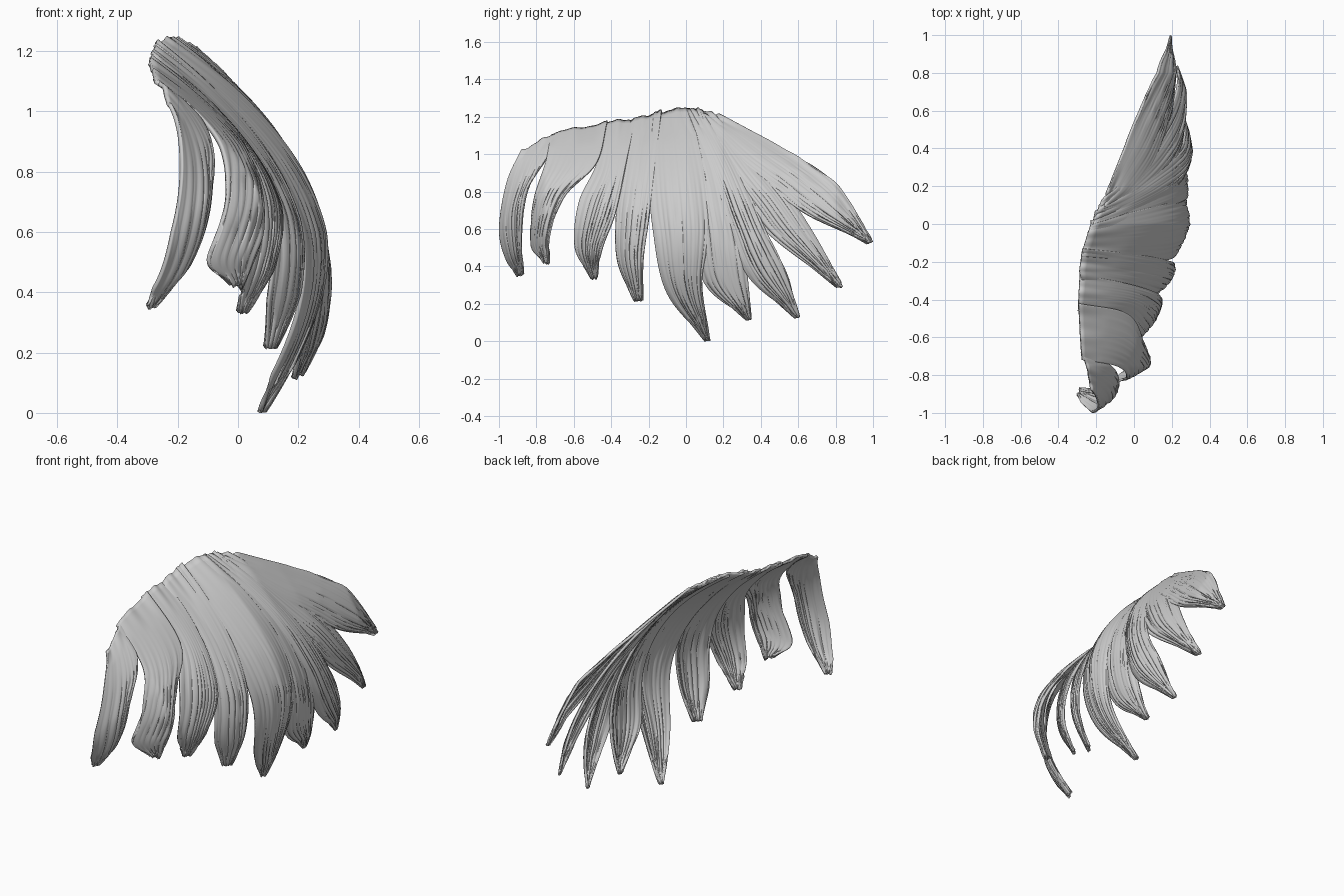
import bpy, math, random
from mathutils import Vector

if "Cube" in bpy.data.objects:
    bpy.data.objects.remove(bpy.data.objects["Cube"])

random.seed(4)
ROWS, COLS = 56, 44

# Curved shell: y, top height, top x, outward bulge, depth of the bulge's peak below the top
SHELL = [(-1.00, 1.00, -.24, .06, .28), (-.87, 1.03, -.23, .115, .30),
         (-.75, 1.11, -.28, .30, .48), (-.50, 1.17, -.31, .395, .57),
         (-.25, 1.19, -.28, .46, .69), (.00, 1.25, -.23, .485, .72),
         (.18, 1.21, -.14, .40, .73), (.40, 1.09, -.05, .32, .66),
         (.80, .84, .12, .12, .46), (1.00, .55, .19, .01, .30)]


def spline(pts, t):
    """Catmull-Rom point on a list of tuples, t from 0 to 1."""
    n = len(pts) - 1
    f = max(0.0, min(t, 1.0)) * n
    i = min(int(f), n - 1)
    u = f - i
    b, c = Vector(pts[i]), Vector(pts[i + 1])
    a = Vector(pts[i - 1]) if i > 0 else 2 * b - c
    d = Vector(pts[i + 2]) if i < n - 1 else 2 * c - b
    return .5 * (2 * b + (c - a) * u + (2 * a - 5 * b + 4 * c - d) * u * u
                 + (3 * b - a - 3 * c + d) * u ** 3)


def shell_x(y, z):
    y = max(-1.0, min(1.0, y))
    k = next(i for i in range(len(SHELL) - 1) if y <= SHELL[i + 1][0])
    p, q = SHELL[k], SHELL[k + 1]
    u = (y - p[0]) / (q[0] - p[0])
    top, x0, amp, peak = (p[m] + (q[m] - p[m]) * u for m in range(1, 5))
    drop = max(top - z, -.01)
    return x0 + amp * (1 - ((drop - peak) / peak) ** 2)


def lock(name, left, right, lift=0.0, bulge=.025, tilt=0.0):
    """Loft a tapering, grooved lock between two edge curves given in (y, z)."""
    groove = [random.uniform(-1, 1) for _ in range(COLS + 1)]
    fray = [random.uniform(-.022, .008) for _ in range(COLS + 1)]
    p1, p2 = random.uniform(0, 6), random.uniform(0, 6)
    verts, faces = [], []
    for i in range(ROWS + 1):
        t = i / ROWS
        l, r = spline(left, t), spline(right, t)
        width = (r - l).length
        depth = min(1, t * 2) * min(1, width / .12)
        rib = min(1, t * 2) ** 2 * min(1, width / .12)
        for j in range(COLS + 1):
            v = j / COLS
            p = l.lerp(r, v)
            # strands wander sideways a little as they run down
            s = max(0, min(COLS, j + 2 * math.sin(3 * t + p1)))
            k = min(int(s), COLS - 1)
            g = groove[k] + (groove[k + 1] - groove[k]) * (s - k)
            x = shell_x(p.x, p.y) + lift * min(1, t * 3)
            x += bulge * math.sin(math.pi * v) * depth + .006 * g * rib
            x += tilt * (v - .5) * depth
            # uneven top edge and frayed tip
            ragged = .006 * math.sin(9 * v + p1) + .002 * math.sin(23 * v + p2) - .003
            z = p.y + ragged * max(0, 1 - 8 * t) + fray[j] * max(0, t * 8 - 7) * (t < 1)
            verts.append((x, p.x, z))
    w = COLS + 1
    for i in range(ROWS):
        for j in range(COLS):
            a = i * w + j
            faces.append((a, a + w, a + w + 1, a + 1))
    me = bpy.data.meshes.new(name)
    me.from_pydata(verts, [], faces)
    me.shade_smooth()
    ob = bpy.data.objects.new(name, me)
    bpy.context.collection.objects.link(ob)
    mod = ob.modifiers.new("thickness", 'SOLIDIFY')
    mod.thickness, mod.offset = .014, 0


# Narrow hanging locks at the front
lock("front_lock_1",
     [(-.88, 1.02), (-.955, .85), (-.995, .6), (-.96, .44), (-.90, .36)],
     [(-.68, 1.12), (-.75, .97), (-.85, .8), (-.88, .58), (-.87, .36)], -.005, .03, .045)
lock("front_lock_2",
     [(-.72, 1.11), (-.75, .95), (-.81, .75), (-.83, .52), (-.76, .43)],
     [(-.42, 1.17), (-.48, .95), (-.65, .78), (-.725, .58), (-.735, .42)], .03, .025, .03)
lock("front_lock_3",
     [(-.46, 1.165), (-.475, .95), (-.57, .74), (-.59, .5), (-.50, .34)],
     [(-.27, 1.19), (-.33, .9), (-.38, .68), (-.45, .5), (-.48, .34)], 0, .025, .05)
lock("front_lock_4",
     [(-.30, 1.18), (-.345, .9), (-.37, .66), (-.36, .42), (-.27, .22)],
     [(-.13, 1.23), (-.17, .9), (-.20, .64), (-.225, .45), (-.235, .22)], .002, .025, .04)

# Long centre lock, lying over its neighbours
lock("centre_lock",
     [(-.17, 1.22), (-.195, .9), (-.175, .6), (-.10, .26), (.115, .005)],
     [(.02, 1.25), (.10, .9), (.12, .6), (.085, .3), (.125, .005)], .01)

# Locks fanning out to the back from the crown
lock("back_lock_1",
     [(-.05, 1.24), (.01, .9), (.04, .6), (.10, .31), (.335, .12)],
     [(.07, 1.24), (.20, .9), (.29, .6), (.33, .33), (.345, .12)], -.006)
lock("back_lock_2",
     [(0, 1.24), (.12, .95), (.23, .62), (.34, .34), (.60, .13)],
     [(.10, 1.23), (.29, .9), (.42, .6), (.53, .38), (.605, .13)], .006)
lock("back_lock_3",
     [(.02, 1.24), (.20, .9), (.34, .7), (.47, .55), (.83, .29)],
     [(.14, 1.22), (.35, 1.0), (.53, .8), (.69, .56), (.835, .29)], -.004)
lock("back_lock_4",
     [(.05, 1.21), (.25, .97), (.45, .82), (.66, .67), (.99, .53)],
     [(.18, 1.21), (.50, 1.04), (.67, .94), (.83, .81), (.995, .53)], .004, .02)
